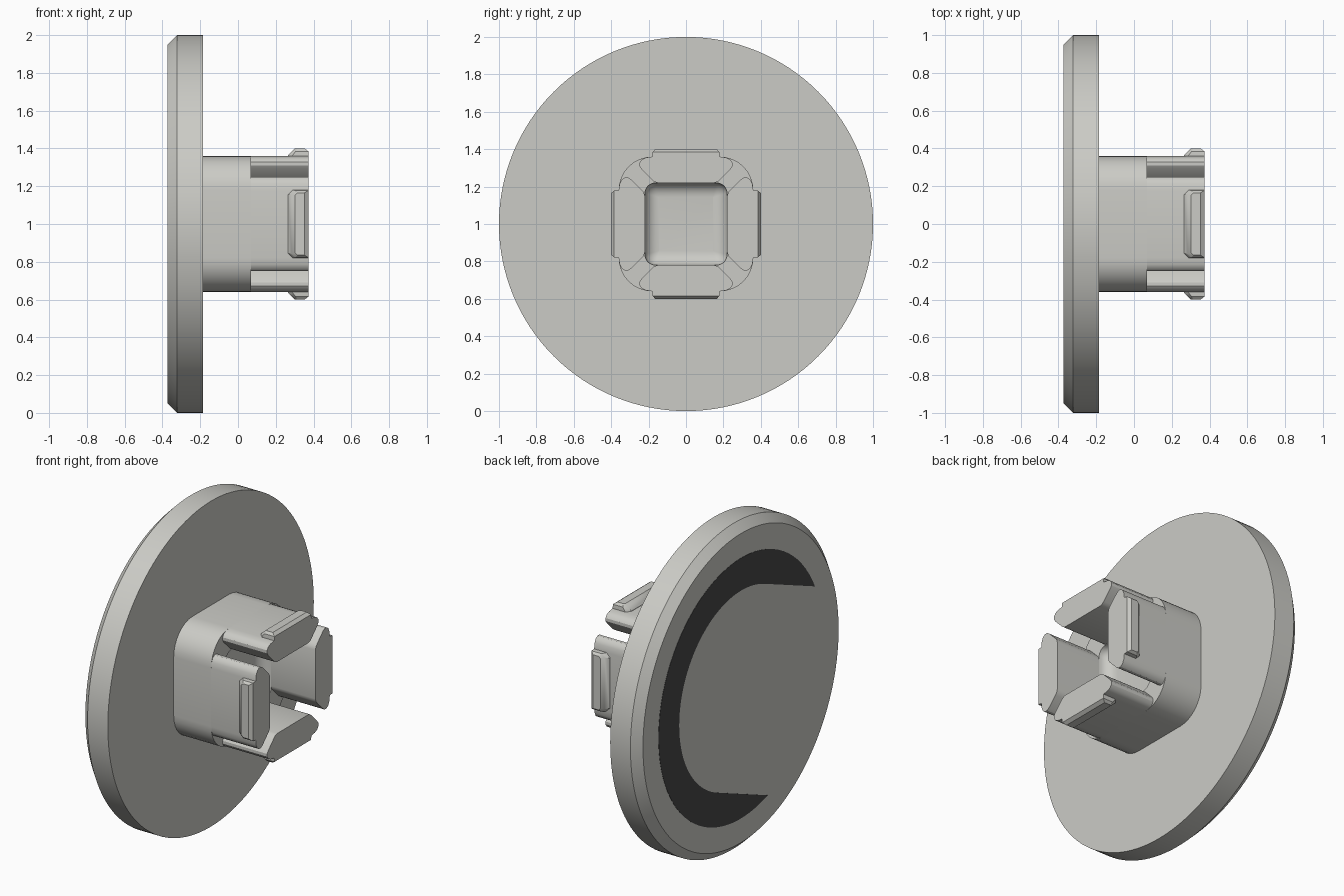
import bpy, bmesh, math
from mathutils import Matrix

if "Cube" in bpy.data.objects:
    bpy.data.objects.remove(bpy.data.objects["Cube"])

X0, X1 = -0.3725, 0.3725      # face of the disc, tip of the prongs
BACK, SLOT = -0.185, 0.07     # rear of the disc, floor of the slots


def material(name, rgb):
    m = bpy.data.materials.new(name)
    m.diffuse_color = (*rgb, 1)
    m.use_nodes = True
    m.node_tree.nodes["Principled BSDF"].inputs["Base Color"].default_value = m.diffuse_color
    return m


GREY = material("light_grey", (0.60, 0.60, 0.565))
DARK = material("dark_grey", (0.065, 0.065, 0.065))


def finish(name, bm, mat, turn=0.0):
    """Make an object, turned about the x axis and raised to the disc centre."""
    bmesh.ops.recalc_face_normals(bm, faces=bm.faces)
    bm.transform(Matrix.Translation((0, 0, 1)) @ Matrix.Rotation(turn, 4, 'X'))
    me = bpy.data.meshes.new(name)
    bm.to_mesh(me)
    bm.free()
    me.materials.append(mat)
    ob = bpy.data.objects.new(name, me)
    bpy.context.collection.objects.link(ob)
    bpy.ops.object.select_all(action='DESELECT')
    ob.select_set(True)
    bpy.context.view_layer.objects.active = ob
    bpy.ops.object.shade_smooth_by_angle(angle=math.radians(32))
    return ob


def loft(name, rings, mat, turn=0.0):
    """Skin a closed solid through rings with equal point counts."""
    bm = bmesh.new()
    loops = [[bm.verts.new(p) for p in ring] for ring in rings]
    n = len(loops[0])
    for a, b in zip(loops, loops[1:]):
        for i in range(n):
            j = (i + 1) % n
            bm.faces.new((a[i], a[j], b[j], b[i]))
    bm.faces.new(loops[0])
    bm.faces.new(loops[-1])
    return finish(name, bm, mat, turn)


def circle(x, r, n=128):
    return [(x, r * math.cos(2 * math.pi * i / n), r * math.sin(2 * math.pi * i / n))
            for i in range(n)]


def rounded_square(x, half, r, n=8):
    pts = []
    for k, (sy, sz) in enumerate([(1, 1), (-1, 1), (-1, -1), (1, -1)]):
        for i in range(n + 1):
            a = math.pi / 2 * (k + i / n)
            pts.append((x, sy * (half - r) + r * math.cos(a),
                        sz * (half - r) + r * math.sin(a)))
    return pts


# Disc with a chamfered outer face
loft("disc", [circle(X0, 0.95), circle(X0 + 0.05, 1), circle(BACK, 1)], GREY)

# Socket base with a square, filleted recess
rings = [rounded_square(BACK, 0.36, 0.18), rounded_square(SLOT, 0.36, 0.18)]
for i in range(7):
    a = math.pi / 2 * i / 6
    rings.append(rounded_square(SLOT - 0.07 * math.sin(a),
                                0.145 + 0.075 * math.cos(a),
                                0.002 + 0.055 * math.cos(a)))
loft("socket_base", rings, GREY)

# Four prongs, each with a chamfered catch on its outside
half_section = [(0.15, 0.22), (0.168, 0.225), (0.182, 0.236), (0.238, 0.292),
                (0.249, 0.309), (0.249, 0.327), (0.238, 0.344), (0.215, 0.355),
                (0.18, 0.36)]
section = half_section + [(-y, z) for y, z in reversed(half_section)]


def catch_ring(z, xa, xb, w, c):
    return [(xa + c, -w, z), (xb, -w, z), (xb, w, z), (xa + c, w, z),
            (xa, w - c, z), (xa, c - w, z)]


for k in range(4):
    turn = k * math.pi / 2
    loft(f"prong_{k + 1}", [[(x, y, z) for y, z in section] for x in (SLOT, X1)],
         GREY, turn)
    loft(f"catch_{k + 1}", [catch_ring(0.35, 0.262, X1, 0.18, 0.025),
                            catch_ring(0.365, 0.265, X1, 0.18, 0.025),
                            catch_ring(0.385, 0.285, X1, 0.178, 0.02),
                            catch_ring(0.40, 0.302, 0.352, 0.165, 0.012)],
         GREY, turn)

# Dark C-shaped inlay: outer arc, inner half circle with straight tangent ends
RO, RI, N = 0.8, 0.6, 64
tilt = math.radians(22.5)
tip = math.pi - math.asin(RI / RO)
bm = bmesh.new()
outer, inner = [], []
for i in range(N + 1):
    t = 2 * i / N - 1
    for row, r, a in ((outer, RO, tip * t), (inner, RI, math.pi / 2 * t)):
        row.append(bm.verts.new((X0 - 0.0015, r * math.cos(a + tilt),
                                 r * math.sin(a + tilt))))
for i in range(N):
    bm.faces.new((outer[i], outer[i + 1], inner[i + 1], inner[i]))
rim = bmesh.ops.extrude_face_region(bm, geom=bm.faces[:])
bmesh.ops.translate(bm, vec=(0.003, 0, 0),
                    verts=[v for v in rim["geom"] if isinstance(v, bmesh.types.BMVert)])
finish("face_inlay", bm, DARK)
